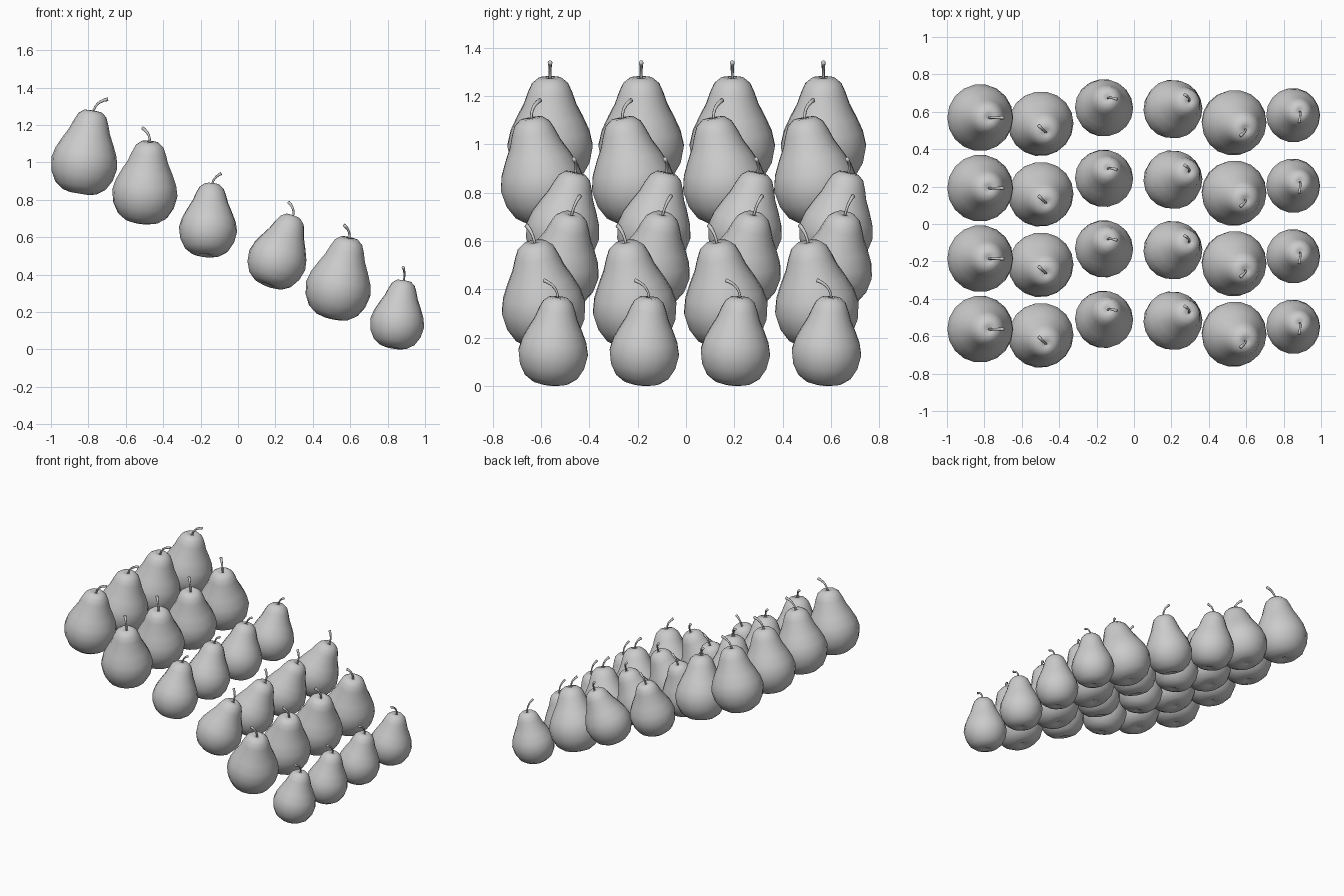
import bpy, bmesh, math
from mathutils import Vector

if "Cube" in bpy.data.objects:
    bpy.data.objects.remove(bpy.data.objects["Cube"])

ROWS, STEP, SEGS = 4, 0.377, 18

# pear half-profile for unit height: (radius, height)
PROFILE = [(0, .035), (.05, .012), (.11, 0), (.2, .022), (.295, .09), (.362, .21),
           (.39, .36), (.36, .49), (.30, .62), (.24, .735), (.203, .84),
           (.165, .925), (.105, .975), (.04, .98), (0, .95)]
BELLY, TOP = .36, .97

# belly centre x, y; bottom z; size; lean of the tip (x, y); stem end relative to centre (x, y) and its z
PEARS = [
    (-.822, .003, .825, .459, (.047, .000), (.127, .000), 1.338),
    (-.498, -.030, .668, .450, (.028, -.045), (-.012, -.008), 1.183),
    (-.160, .056, .492, .400, (.020, .052), (.070, .045), .940),
    (.210, .049, .320, .407, (.084, .043), (.060, .078), .787),
    (.536, -.024, .155, .452, (.060, -.036), (.032, -.070), .664),
    (.851, .016, .000, .374, (.036, .020), (.032, -.040), .438),
]


def loft(name, rings):
    """Skin a list of rings; a one-point ring is a pole."""
    bm = bmesh.new()
    vs = [[bm.verts.new(p) for p in r] for r in rings]
    for a, b in zip(vs, vs[1:]):
        n = max(len(a), len(b))
        for i in range(n):
            j = (i + 1) % n
            quad = [a[i % len(a)], a[j % len(a)], b[j % len(b)], b[i % len(b)]]
            bm.faces.new(list(dict.fromkeys(quad)))
    bmesh.ops.recalc_face_normals(bm, faces=bm.faces)
    me = bpy.data.meshes.new(name)
    bm.to_mesh(me)
    bm.free()
    for p in me.polygons:
        p.use_smooth = True
    ob = bpy.data.objects.new(name, me)
    bpy.context.collection.objects.link(ob)
    # repeat the part front to back
    arr = ob.modifiers.new("rows", 'ARRAY')
    arr.count = ROWS
    arr.use_relative_offset = False
    arr.use_constant_offset = True
    arr.constant_offset_displace = (0, STEP, 0)
    return ob


def circle(c, axis, r, n):
    if r == 0:
        return [c]
    q = Vector((0, 0, 1)).rotation_difference(axis)
    return [c + q @ Vector((r * math.cos(2 * math.pi * i / n), r * math.sin(2 * math.pi * i / n), 0))
            for i in range(n)]


for k, (x, y, z0, h, lean, end, zend) in enumerate(PEARS, 1):
    length = h * (TOP - BELLY)
    axis = Vector((*lean, math.sqrt(length ** 2 - lean[0] ** 2 - lean[1] ** 2))).normalized()
    belly = Vector((x, y - STEP * (ROWS - 1) / 2, 0))

    # leaning body, dropped so its lowest point meets z0
    rings = [circle(belly + axis * h * (t - BELLY), axis, r * h, SEGS) for r, t in PROFILE]
    lift = Vector((0, 0, z0 - min(p.z for r in rings for p in r)))
    loft(f"pear_body_{k}", [[p + lift for p in r] for r in rings])

    # curved stem, thicker at the free end
    base = belly + lift + axis * h * (.94 - BELLY)
    tip = Vector((belly.x + end[0], belly.y + end[1], zend))
    mid = base + axis * (tip - base).length * .6
    stem = []
    for i in range(7):
        t = i / 6
        p = base * (1 - t) ** 2 + mid * 2 * t * (1 - t) + tip * t * t
        d = ((mid - base) * (1 - t) + (tip - mid) * t).normalized()
        stem.append(circle(p, d, h * (.013 + .009 * t ** 3), 8))
    loft(f"pear_stem_{k}", [[base]] + stem + [[tip]])
